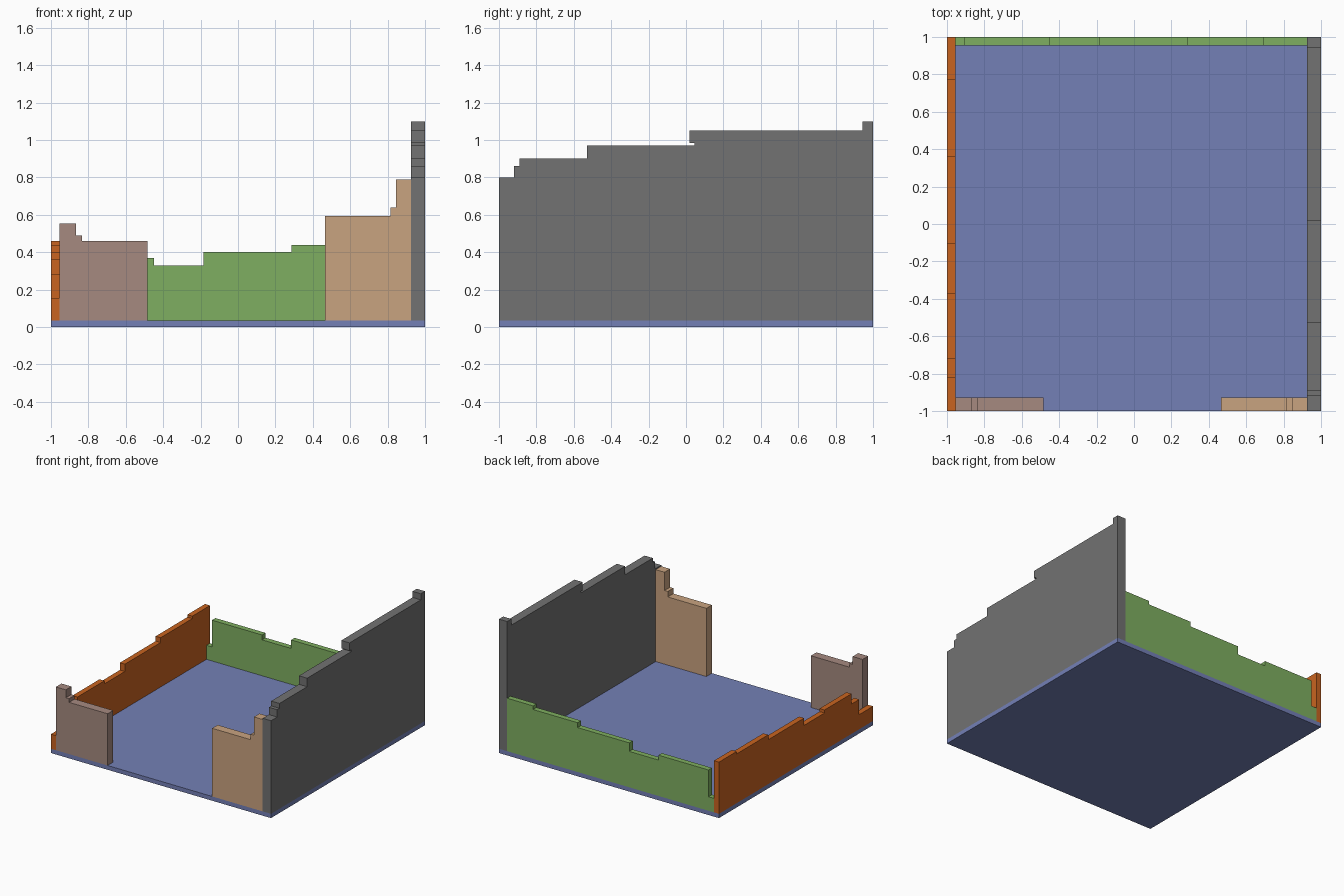
import bpy
import bmesh
from mathutils import Vector

cube = bpy.data.objects.get("Cube")
if cube:
    bpy.data.objects.remove(cube, do_unlink=True)

FLOOR = 0.035


def material(name, rgb):
    mat = bpy.data.materials.new(name)
    mat.use_nodes = True
    mat.diffuse_color = (*rgb, 1)
    mat.node_tree.nodes["Principled BSDF"].inputs["Base Color"].default_value = (*rgb, 1)
    return mat


def stepped(start, steps, base=FLOOR):
    """Outline of a broken wall: each step is (end position, height)."""
    points = [(start, base)]
    left = start
    for end, height in steps:
        points += [(left, height), (end, height)]
        left = end
    return points + [(left, base)]


def wall(name, outline, axis, near, far, mat):
    """Extrude an upright outline running along x or y between two depths."""
    bm = bmesh.new()
    place = (lambda a, z: (a, near, z)) if axis == "x" else (lambda a, z: (near, a, z))
    face = bm.faces.new([bm.verts.new(place(a, z)) for a, z in outline])
    depth = far - near
    move = Vector((0, depth, 0)) if axis == "x" else Vector((depth, 0, 0))
    extruded = bmesh.ops.extrude_face_region(bm, geom=[face], use_keep_orig=True)
    verts = [v for v in extruded["geom"] if isinstance(v, bmesh.types.BMVert)]
    bmesh.ops.translate(bm, verts=verts, vec=move)
    bmesh.ops.recalc_face_normals(bm, faces=bm.faces[:])
    mesh = bpy.data.meshes.new(name)
    bm.to_mesh(mesh)
    bm.free()
    mesh.materials.append(mat)
    obj = bpy.data.objects.new(name, mesh)
    bpy.context.collection.objects.link(obj)
    return obj


blue = material("slate blue", (0.174, 0.216, 0.468))
grey = material("dark grey", (0.168, 0.168, 0.168))
orange = material("burnt orange", (0.584, 0.127, 0.0144))
green = material("leaf green", (0.212, 0.429, 0.119))
tan = material("tan", (0.584, 0.366, 0.216))
mauve = material("dusty mauve", (0.381, 0.254, 0.216))

# Floor slab
wall("floor", stepped(-1, [(1, FLOOR)], 0), "x", -1, 1, blue)

# Tall left wall, with a small overhang in its broken top
tall = stepped(-1, [(-0.92, 0.80), (-0.89, 0.86), (-0.53, 0.90), (0.045, 0.97)])[:-1]
tall += [(0.045, 0.985), (0.02, 0.985)]
tall += stepped(0.02, [(0.945, 1.05), (1, 1.10)])[1:]
wall("left_wall", tall, "y", 0.925, 1, grey)

# Low right wall
low = [(-0.82, 0.155), (-0.72, 0.28), (-0.37, 0.365), (-0.105, 0.34),
       (0.36, 0.40), (0.77, 0.44), (1, 0.46)]
wall("right_wall", stepped(-1, low), "y", -1, -0.955, orange)

# Back wall
back = [(-0.905, 0.15), (-0.45, 0.37), (-0.185, 0.33), (0.285, 0.40),
        (0.69, 0.44), (0.925, 0.47)]
wall("back_wall", stepped(-0.955, back), "x", 0.955, 1, green)

# Front wall stubs either side of the opening
wall("front_left_wall", stepped(0.465, [(0.815, 0.595), (0.845, 0.64), (0.925, 0.79)]),
     "x", -1, -0.928, tan)
wall("front_right_wall", stepped(-0.955, [(-0.865, 0.555), (-0.835, 0.49), (-0.485, 0.46)]),
     "x", -1, -0.928, mauve)
